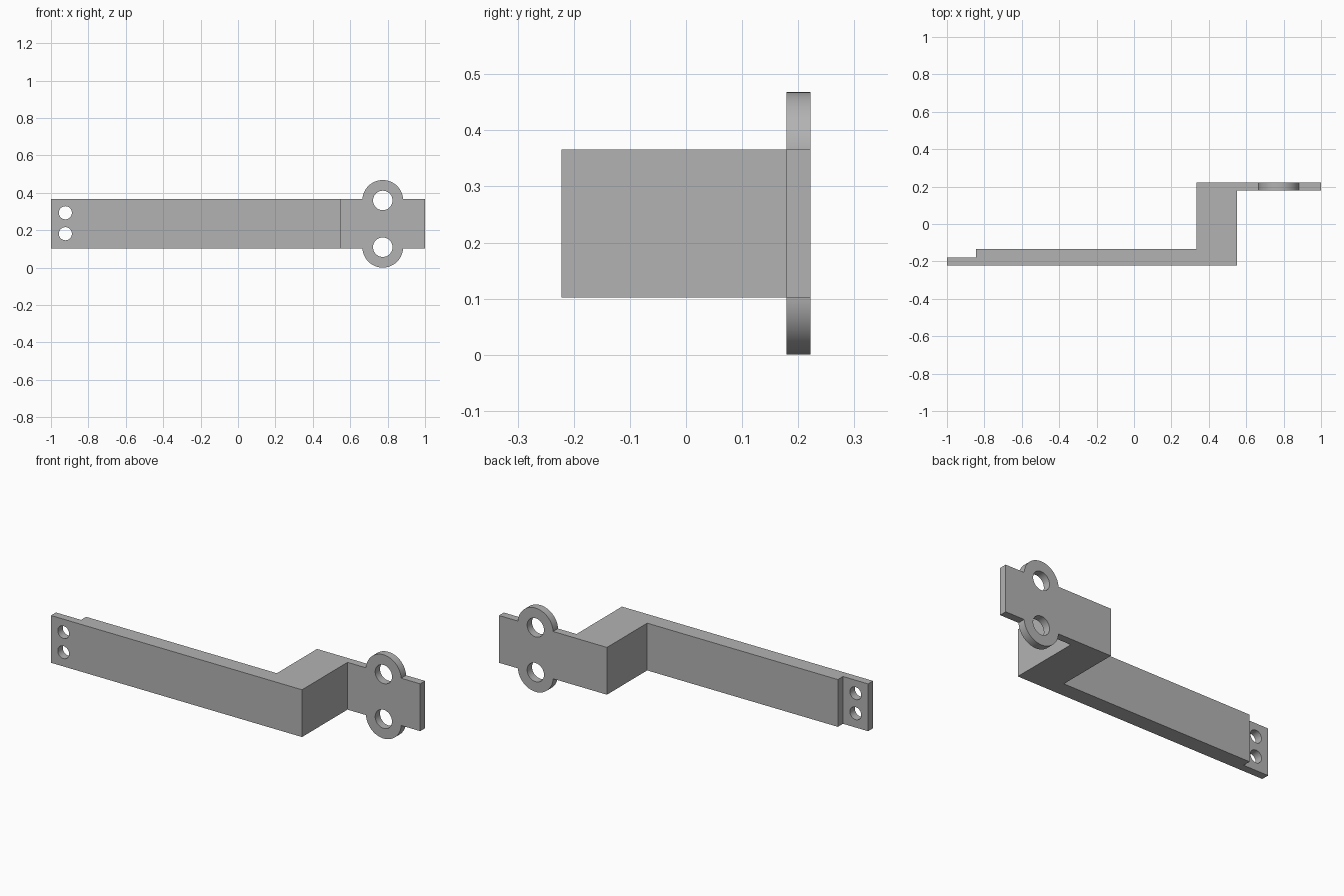
import bpy
import bmesh
import math

cube = bpy.data.objects.get("Cube")
if cube:
    bpy.data.objects.remove(cube, do_unlink=True)

grey = bpy.data.materials.new("plain grey")
grey.use_nodes = True
grey.diffuse_color = (0.45, 0.45, 0.45, 1)
grey.node_tree.nodes["Principled BSDF"].inputs["Base Color"].default_value = grey.diffuse_color

BOTTOM, TOP = 0.102, 0.366        # height range of the bar
PLATE_FRONT, BACK = 0.179, 0.222  # thickness range of the mounting plate
EAR_X = 0.774


def extruded_bar(name, outline, z0, z1):
    """Extrude a plan outline upward into a solid."""
    bm = bmesh.new()
    face = bm.faces.new([bm.verts.new((x, y, z0)) for x, y in outline])
    result = bmesh.ops.extrude_face_region(bm, geom=[face])
    moved = [g for g in result["geom"] if isinstance(g, bmesh.types.BMVert)]
    bmesh.ops.translate(bm, verts=moved, vec=(0, 0, z1 - z0))
    bmesh.ops.recalc_face_normals(bm, faces=bm.faces[:])
    mesh = bpy.data.meshes.new(name)
    bm.to_mesh(mesh)
    bm.free()
    obj = bpy.data.objects.new(name, mesh)
    bpy.context.collection.objects.link(obj)
    mesh.materials.append(grey)
    return obj


def disc(name, x, z, radius, y0, y1):
    """Cylinder whose axis runs front to back."""
    bpy.ops.mesh.primitive_cylinder_add(
        vertices=64, radius=radius, depth=y1 - y0,
        location=(x, (y0 + y1) / 2, z), rotation=(math.pi / 2, 0, 0))
    obj = bpy.context.object
    obj.name = name
    obj.data.materials.append(grey)
    return obj


def combine(target, tool, operation):
    """Apply a boolean and discard the tool."""
    tool.hide_render = True
    bpy.ops.object.select_all(action="DESELECT")
    target.select_set(True)
    bpy.context.view_layer.objects.active = target
    mod = target.modifiers.new(tool.name, "BOOLEAN")
    mod.operation = operation
    mod.solver = "EXACT"
    mod.object = tool
    bpy.ops.object.modifier_apply(modifier=mod.name)
    bpy.data.objects.remove(tool, do_unlink=True)


# Stepped bar with a thin end tab and an offset mounting plate
outline = [(-1, -0.222), (0.551, -0.222), (0.551, PLATE_FRONT), (1, PLATE_FRONT),
           (1, BACK), (0.333, BACK), (0.333, -0.133), (-0.845, -0.133),
           (-0.845, -0.178), (-1, -0.178)]
bracket = extruded_bar("offset_bracket", outline, BOTTOM, TOP)

# Round ears above and below the plate, each with a hole
ear_heights = (0.109, 0.359)
for z in ear_heights:
    combine(bracket, disc("ear", EAR_X, z, 0.109, PLATE_FRONT, BACK), "UNION")
for z in ear_heights:
    combine(bracket, disc("ear_hole", EAR_X, z, 0.052, 0.1, 0.3), "DIFFERENCE")

# Two small holes in the end tab
for z in (0.181, 0.293):
    combine(bracket, disc("tab_hole", -0.923, z, 0.035, -0.3, -0.1), "DIFFERENCE")

bpy.ops.object.shade_smooth_by_angle(angle=math.radians(30))
